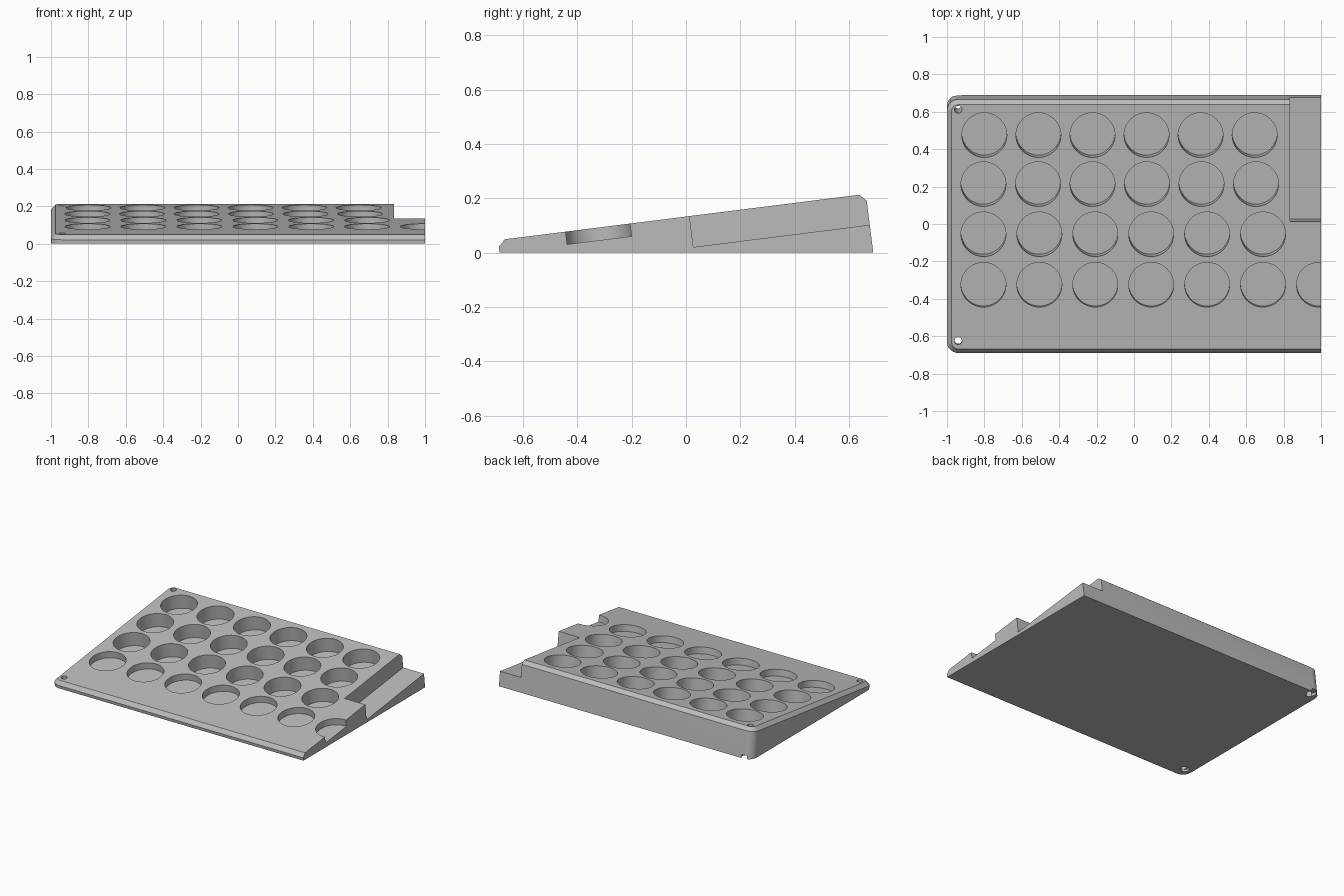
import bpy, bmesh, math
from mathutils import Matrix, Vector

if "Cube" in bpy.data.objects:
    bpy.data.objects.remove(bpy.data.objects["Cube"])

TILT = math.atan2(0.164, 1.306)
# Local frame: origin on the sloping top surface, local z normal to it
FRAME = Matrix.Translation((0, 0, 0.133)) @ Matrix.Rotation(TILT, 4, 'X')
FRONT, BACK, LEFT, RIGHT = -0.698, 0.668, -1.0, 1.0
RADIUS, CHAMFER = 0.06, 0.025


def make_object(name, bm):
    bmesh.ops.recalc_face_normals(bm, faces=bm.faces)
    mesh = bpy.data.meshes.new(name)
    bm.to_mesh(mesh)
    bm.free()
    obj = bpy.data.objects.new(name, mesh)
    bpy.context.collection.objects.link(obj)
    return obj


def ring(bm, inset, z):
    """Outline with rounded left corners and a square right side."""
    pts = [(RIGHT, FRONT + inset), (RIGHT, BACK - inset)]
    r = RADIUS - inset
    cx = LEFT + RADIUS
    for cy, start in ((BACK - RADIUS, 90), (FRONT + RADIUS, 180)):
        for i in range(9):
            a = math.radians(start + 90 * i / 8)
            pts.append((cx + r * math.cos(a), cy + r * math.sin(a)))
    return [bm.verts.new((x, y, z)) for x, y in pts]


def cylinder(bm, x, y, r, z0, z1, segments):
    m = FRAME @ Matrix.Translation((x, y / math.cos(TILT), (z0 + z1) / 2))
    bmesh.ops.create_cone(bm, cap_ends=True, segments=segments, radius1=r,
                          radius2=r, depth=z1 - z0, matrix=m)


def cut(target, cutter):
    cutter.hide_render = True
    mod = target.modifiers.new(cutter.name, 'BOOLEAN')
    mod.operation, mod.solver, mod.object = 'DIFFERENCE', 'EXACT', cutter
    bpy.context.view_layer.objects.active = target
    bpy.ops.object.modifier_apply(modifier=mod.name)
    bpy.data.objects.remove(cutter)


# Tilted, chamfered tray body trimmed flat at the ground
bm = bmesh.new()
rings = [ring(bm, 0, -0.5), ring(bm, 0, -CHAMFER), ring(bm, CHAMFER, 0)]
for lo, hi in zip(rings, rings[1:]):
    n = len(lo)
    for i in range(n):
        j = (i + 1) % n
        bm.faces.new((lo[i], lo[j], hi[j], hi[i]))
bm.faces.new(rings[0])
bm.faces.new(rings[-1])
bm.transform(FRAME)
geom = bm.verts[:] + bm.edges[:] + bm.faces[:]
bmesh.ops.bisect_plane(bm, geom=geom, plane_co=(0, 0, 0),
                       plane_no=(0, 0, 1), clear_inner=True)
bmesh.ops.holes_fill(bm, edges=[e for e in bm.edges if e.is_boundary])
tray = make_object("tray_body", bm)

# Round pockets: first x, x spacing, count, y, depth
bm = bmesh.new()
for x0, dx, count, y, depth in ((-0.80, 0.289, 6, 0.475, 0.10),
                                (-0.805, 0.2915, 6, 0.213, 0.10),
                                (-0.805, 0.299, 6, -0.055, 0.10),
                                (-0.805, 0.299, 7, -0.325, 0.047)):
    for i in range(count):
        cylinder(bm, x0 + dx * i, y, 0.12, -depth, 0.05, 64)
cut(tray, make_object("pocket_cutter", bm))

# Rectangular recess at the back right
bm = bmesh.new()
bmesh.ops.create_cube(bm, size=1, matrix=FRAME @ Matrix.Translation((1.035, 0.413, 0.0))
                      @ Matrix.Diagonal((0.4, 0.8, 0.23, 1)))
cut(tray, make_object("recess_cutter", bm))

# Screw holes through the left corners, widened underneath
for y in (0.612, -0.625):
    bm = bmesh.new()
    cylinder(bm, -0.94, y, 0.02, -0.4, 0.05, 24)
    cut(tray, make_object("screw_cutter", bm))
    drop = 0.133 + y * math.tan(TILT)
    bm = bmesh.new()
    cylinder(bm, -0.94, y + drop * math.sin(TILT), 0.03,
             -drop * math.cos(TILT) - 0.1, -drop * math.cos(TILT) + 0.015, 24)
    cut(tray, make_object("screw_head_cutter", bm))

# Single grey material
grey = bpy.data.materials.new("grey")
grey.diffuse_color = (0.5, 0.5, 0.5, 1)
grey.use_nodes = True
grey.node_tree.nodes["Principled BSDF"].inputs["Base Color"].default_value = grey.diffuse_color
tray.data.materials.clear()
tray.data.materials.append(grey)
for p in tray.data.polygons:
    p.material_index = 0
bpy.context.view_layer.objects.active = tray
tray.select_set(True)
bpy.ops.object.shade_smooth_by_angle(angle=math.radians(30))
